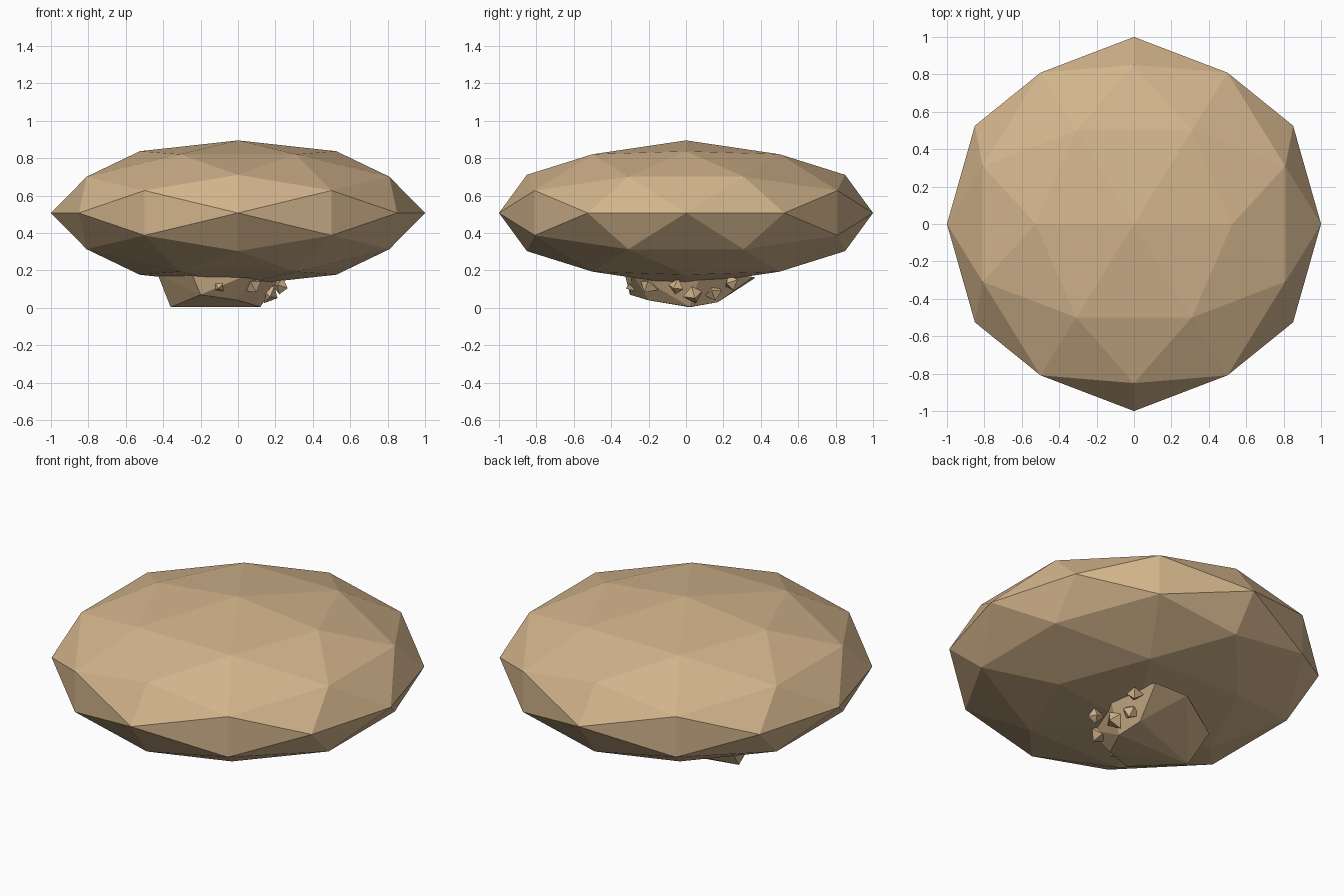
import bpy, bmesh, math
from mathutils import Vector, Euler

if "Cube" in bpy.data.objects:
    bpy.data.objects.remove(bpy.data.objects["Cube"])

tan = bpy.data.materials.new("sandy_tan")
tan.diffuse_color = (0.645, 0.456, 0.262, 1)
tan.use_nodes = True
tan.node_tree.nodes["Principled BSDF"].inputs["Base Color"].default_value = tan.diffuse_color


def hull(name, points):
    """Flat faceted solid wrapped around a set of points."""
    bm = bmesh.new()
    for p in points:
        bm.verts.new(p)
    res = bmesh.ops.convex_hull(bm, input=bm.verts[:])
    loose = [v for v in bm.verts if not v.link_faces]
    bmesh.ops.delete(bm, geom=loose, context='VERTS')
    bmesh.ops.recalc_face_normals(bm, faces=bm.faces[:])
    mesh = bpy.data.meshes.new(name)
    bm.to_mesh(mesh)
    bm.free()
    mesh.materials.append(tan)
    obj = bpy.data.objects.new(name, mesh)
    bpy.context.collection.objects.link(obj)
    return obj


# Flattened ball: icosahedron corners plus edge midpoints pushed to the sphere
g = (1 + math.sqrt(5)) / 2
signs = (-1, 1)
corners = []
for a in signs:
    for b in signs:
        corners += [Vector((a * g, b, 0)), Vector((0, a * g, b)), Vector((b, 0, a * g))]
points = [c.normalized() for c in corners]
for i, p in enumerate(corners):
    for q in corners[:i]:
        if (p - q).length < 2.1:
            points.append((p + q).normalized())
body = hull("flattened_body", [(p.x, p.y, 0.507 + 0.388 * p.z) for p in points])

# Rough lump under the body, with its upper rim buried inside
hull("rough_base", [
    (-.36, .02, .003), (.12, .02, .005), (.0, -.20, .04), (-.2, -.30, .07),
    (-.43, -.05, .18), (-.40, .15, .15), (-.06, .37, .16), (.10, .17, .03),
    (-.25, -.33, .19), (.08, -.29, .19), (.24, .08, .19), (.15, .36, .165)])

# Jagged shards around the lump: centre, size, turn
shards = [((.17, .04, .075), .06, .3), ((.23, -.05, .11), .05, 1.1),
          ((.15, .15, .08), .055, .7), ((.20, .24, .13), .05, 1.6),
          ((.08, -.20, .12), .06, 2.1), ((-.10, -.27, .12), .055, .5)]
for n, (centre, size, turn) in enumerate(shards):
    rot = Euler((turn, turn * 1.7, turn * 0.6))
    pts = []
    for axis in range(3):
        for s, stretch in ((-1, 1.0), (1, 0.8)):
            v = Vector((0, 0, 0))
            v[axis] = s * size * stretch
            v.rotate(rot)
            pts.append(Vector(centre) + v)
    hull(f"base_shard_{n + 1}", pts)
